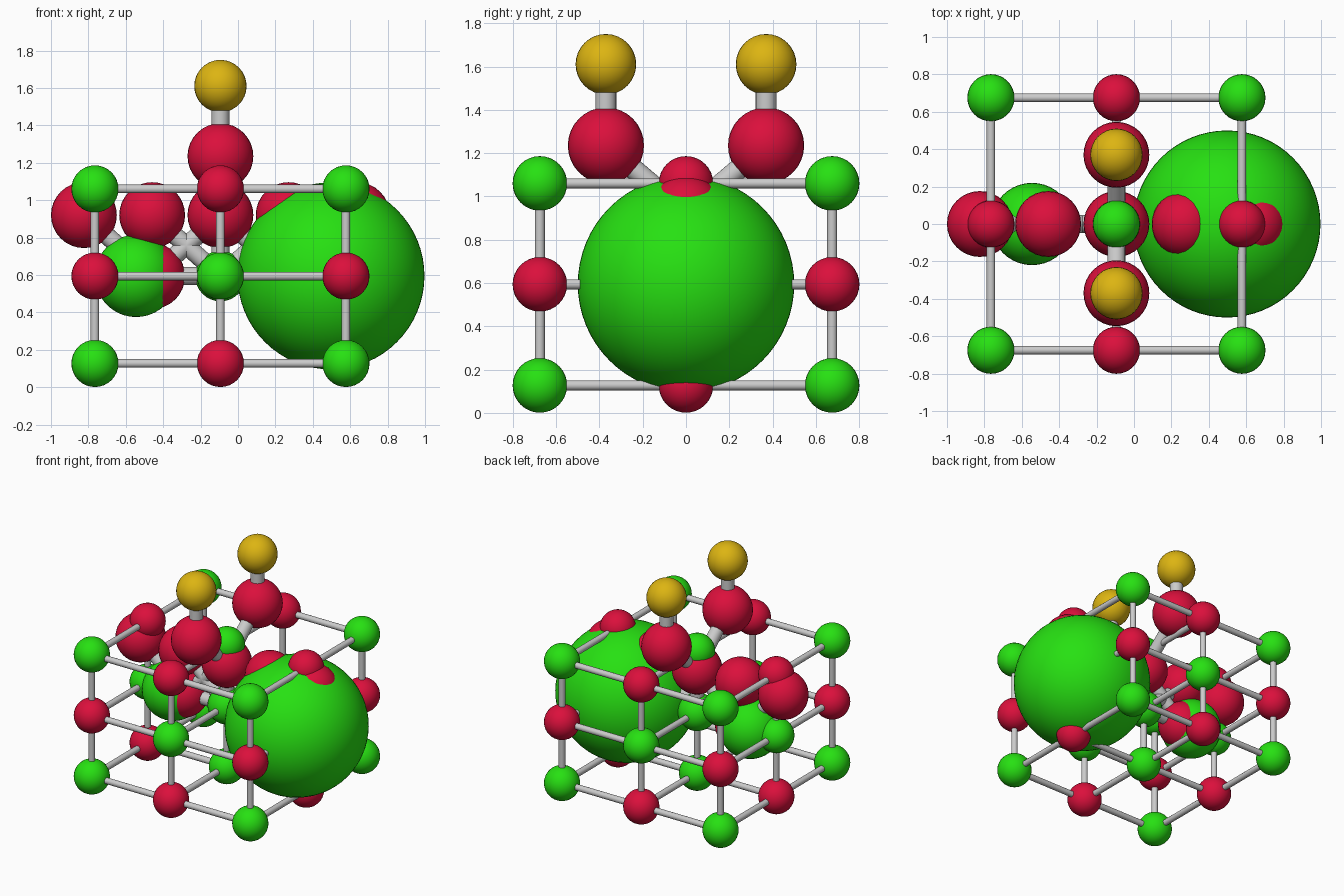
import bpy
from mathutils import Vector

if "Cube" in bpy.data.objects:
    bpy.data.objects.remove(bpy.data.objects["Cube"])


def material(name, rgb):
    m = bpy.data.materials.new(name)
    m.diffuse_color = (*rgb, 1)
    m.use_nodes = True
    m.node_tree.nodes["Principled BSDF"].inputs["Base Color"].default_value = m.diffuse_color
    return m


GREEN = material("green", (0.02, 0.75, 0.006))
RED = material("red", (0.71, 0.005, 0.045))
GOLD = material("gold", (0.72, 0.46, 0.006))


def ball(name, pos, r, mat, seg=32):
    bpy.ops.mesh.primitive_uv_sphere_add(segments=seg, ring_count=seg // 2, radius=r, location=pos)
    ob = bpy.context.object
    ob.name = name
    ob.data.materials.append(mat)
    bpy.ops.object.shade_smooth()


def rod(name, a, b, r):
    a, b = Vector(a), Vector(b)
    bpy.ops.mesh.primitive_cylinder_add(vertices=20, radius=r, depth=(b - a).length,
                                        location=(a + b) / 2)
    ob = bpy.context.object
    ob.name = name
    ob.rotation_mode = 'QUATERNION'
    ob.rotation_quaternion = (b - a).to_track_quat('Z', 'Y')
    bpy.ops.object.shade_smooth_by_angle()


# Cubic lattice: balls of alternating colour joined by thin rods
CX, MID = -0.094, 0.594
X = (-0.765, CX, 0.577)
Y = (-0.675, 0, 0.675)
Z = (0.127, MID, 1.06)
for i in range(3):
    for j in range(3):
        for k in range(3):
            p = (X[i], Y[j], Z[k])
            if (i, j, k) != (1, 1, 1):
                ball("lattice_ball", p, 0.126, RED if (i + j + k) % 2 else GREEN)
            # the top centre row has no rods along x
            if i < 2 and not (j == 1 and k == 2):
                rod("lattice_rod_x", p, (X[i + 1], Y[j], Z[k]), 0.023)
            if j < 2:
                rod("lattice_rod_y", p, (X[i], Y[j + 1], Z[k]), 0.023)
            if k < 2:
                rod("lattice_rod_z", p, (X[i], Y[j], Z[k + 1]), 0.023)

# Large and medium spheres
ball("large_sphere", (0.497, 0, 0.595), 0.5, GREEN, 64)
ball("medium_sphere", (-0.545, 0, 0.595), 0.22, GREEN, 40)

# Inner cluster: core, upper row and lower row in the middle plane
S, UP, R = 0.365, 0.92, 0.176
core = (CX, 0, MID)
top = (CX, 0, UP)
ball("core_ball", core, 0.135, GREEN)
ball("cluster_ball", top, R, RED)
rod("cluster_rod", core, top, 0.048)
for s in (-1, 1):
    low = (CX + s * S, 0, MID)
    near = (CX + s * S, 0, UP)
    far = (CX + s * 2 * S, 0, UP)
    for p in (low, near, far):
        ball("cluster_ball", p, R, RED)
    for a, b in ((core, low), (core, near), (low, top), (low, far)):
        rod("cluster_rod", a, b, 0.048)
    # Raised arms with gold tips
    arm = (CX, s * 0.37, 1.235)
    tip = (CX, s * 0.37, 1.61)
    ball("arm_ball", arm, R, RED)
    ball("tip_ball", tip, 0.14, GOLD)
    rod("arm_rod", top, arm, 0.048)
    rod("tip_rod", arm, tip, 0.048)
